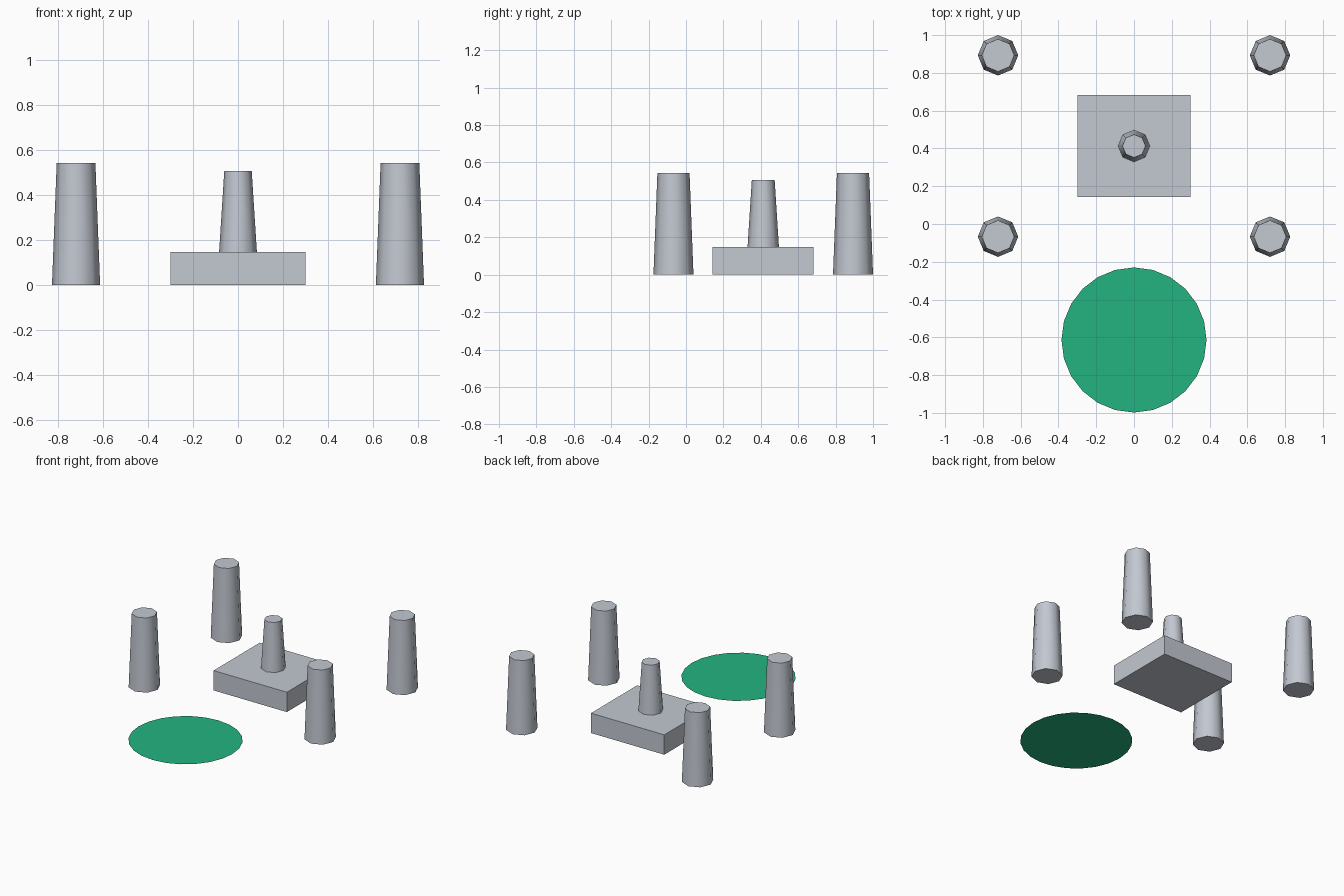
import bpy, math

if "Cube" in bpy.data.objects:
    bpy.data.objects.remove(bpy.data.objects["Cube"])


def linear(c):
    c /= 255
    return c / 12.92 if c <= 0.04045 else ((c + 0.055) / 1.055) ** 2.4


def material(name, rgb):
    m = bpy.data.materials.new(name)
    m.diffuse_color = (*[linear(c) for c in rgb], 1)
    m.use_nodes = True
    m.node_tree.nodes["Principled BSDF"].inputs["Base Color"].default_value = m.diffuse_color
    return m


grey = material("pale grey", (195, 200, 209))
green = material("green", (36, 180, 129))


def finish(name, mat):
    ob = bpy.context.object
    ob.name = name
    ob.data.materials.append(mat)
    return ob


def tapered_post(name, x, y, z0, z1, r0, r1):
    bpy.ops.mesh.primitive_cone_add(vertices=8, radius1=r0, radius2=r1, depth=z1 - z0,
                                    location=(x, y, (z0 + z1) / 2))
    finish(name, grey)
    bpy.ops.object.shade_smooth_by_angle(angle=math.radians(50))


MID_Y = 0.413

# four corner columns
for sx, side in ((-1, "left"), (1, "right")):
    for sy, end in ((-1, "front"), (1, "back")):
        tapered_post(f"{end}_{side}_column", sx * 0.72, MID_Y + sy * 0.48, 0, 0.543, 0.107, 0.086)

# central plinth with its small post
bpy.ops.mesh.primitive_cube_add(size=1, location=(0, MID_Y, 0.0735))
bpy.context.object.scale = (0.6, 0.54, 0.147)
bpy.ops.object.transform_apply(location=False, rotation=False, scale=True)
finish("plinth", grey)
tapered_post("plinth_post", 0, MID_Y, 0.147, 0.507, 0.084, 0.061)

# flat round disc in front
bpy.ops.mesh.primitive_circle_add(vertices=24, radius=0.384, fill_type='NGON',
                                  location=(0, -0.614, 0.001))
finish("ground_disc", green)
